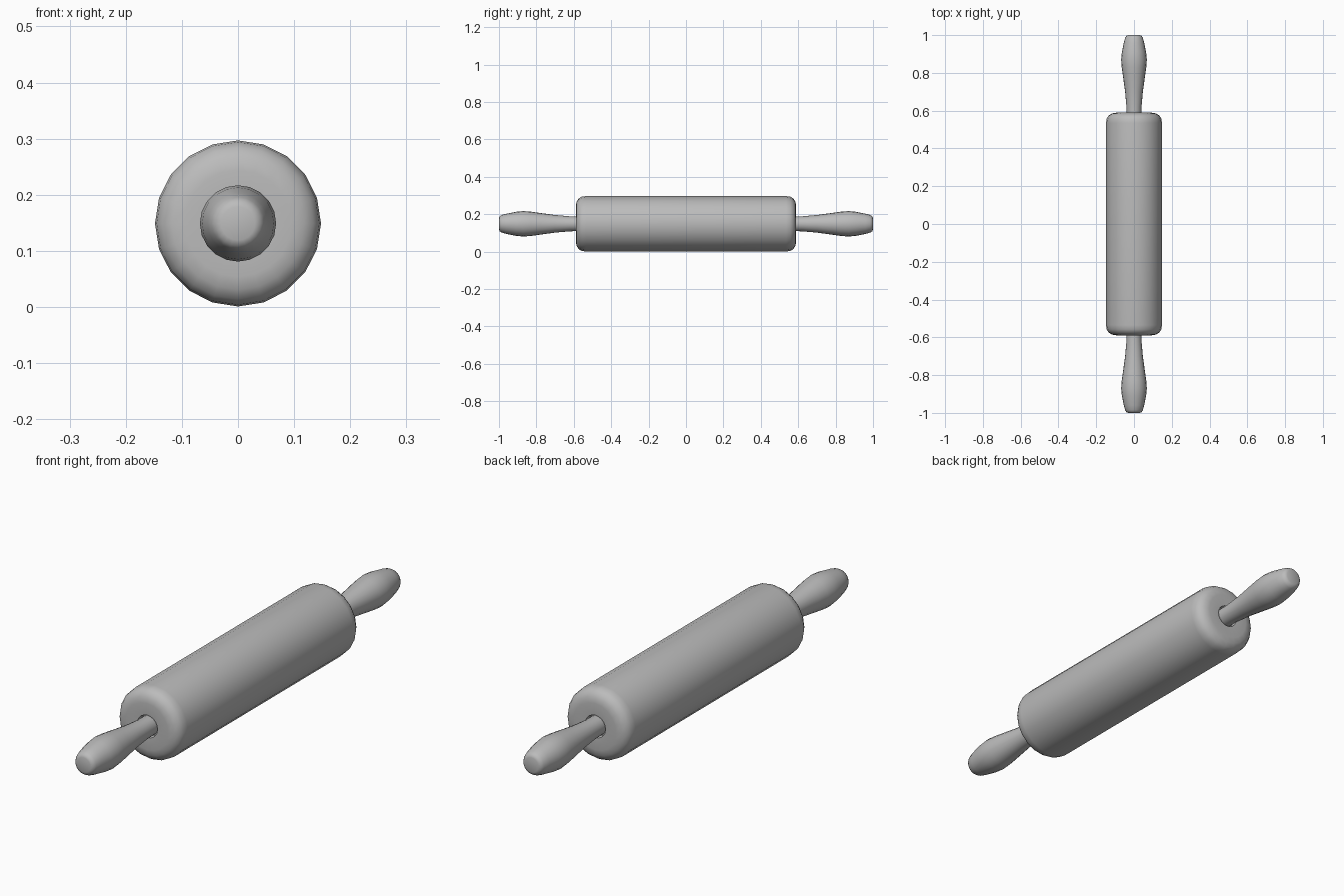
import bpy, bmesh, math
from mathutils import Matrix

cube = bpy.data.objects.get("Cube")
if cube:
    bpy.data.objects.remove(cube)

SIDES = 20
AXIS_Z = 0.149

grey = bpy.data.materials.new("plain_grey")
grey.use_nodes = True
colour = (0.5, 0.5, 0.5, 1)
grey.diffuse_color = colour
grey.node_tree.nodes["Principled BSDF"].inputs["Base Color"].default_value = colour


def lathe(name, profile):
    """Spin (radius, y) points around the pin's long axis."""
    bm = bmesh.new()
    verts = [bm.verts.new((0, y, r)) for r, y in profile]
    edges = [bm.edges.new(pair) for pair in zip(verts, verts[1:])]
    bmesh.ops.spin(bm, geom=verts + edges, cent=(0, 0, 0), axis=(0, 1, 0),
                   angle=math.tau, steps=SIDES, use_duplicate=False)
    bmesh.ops.remove_doubles(bm, verts=bm.verts, dist=0.0005)
    bmesh.ops.transform(bm, matrix=Matrix.Translation((0, 0, AXIS_Z)), verts=bm.verts)
    bmesh.ops.recalc_face_normals(bm, faces=bm.faces)
    mesh = bpy.data.meshes.new(name)
    bm.to_mesh(mesh)
    bm.free()
    mesh.materials.append(grey)
    obj = bpy.data.objects.new(name, mesh)
    bpy.context.collection.objects.link(obj)
    bpy.ops.object.select_all(action="DESELECT")
    obj.select_set(True)
    bpy.context.view_layer.objects.active = obj
    bpy.ops.object.shade_smooth_by_angle(angle=math.radians(50))
    return obj


# Roller: rounded rims and a shallow socket around each handle
half = [(0, 0.57), (0.043, 0.57), (0.046, 0.587), (0.095, 0.589), (0.118, 0.585),
        (0.135, 0.574), (0.145, 0.558), (0.148, 0.535)]
lathe("roller", half + [(r, -y) for r, y in reversed(half)])

# Handles: narrow neck, full grip, rounded tip
grip = [(0, 0.56), (0.039, 0.56), (0.040, 0.62), (0.047, 0.70), (0.058, 0.78),
        (0.065, 0.83), (0.068, 0.87), (0.064, 0.91), (0.054, 0.96),
        (0.047, 0.985), (0.040, 0.996), (0.030, 1.0), (0, 1.0)]
for name, side in (("front_handle", -1), ("back_handle", 1)):
    lathe(name, [(r, side * y) for r, y in grip])
